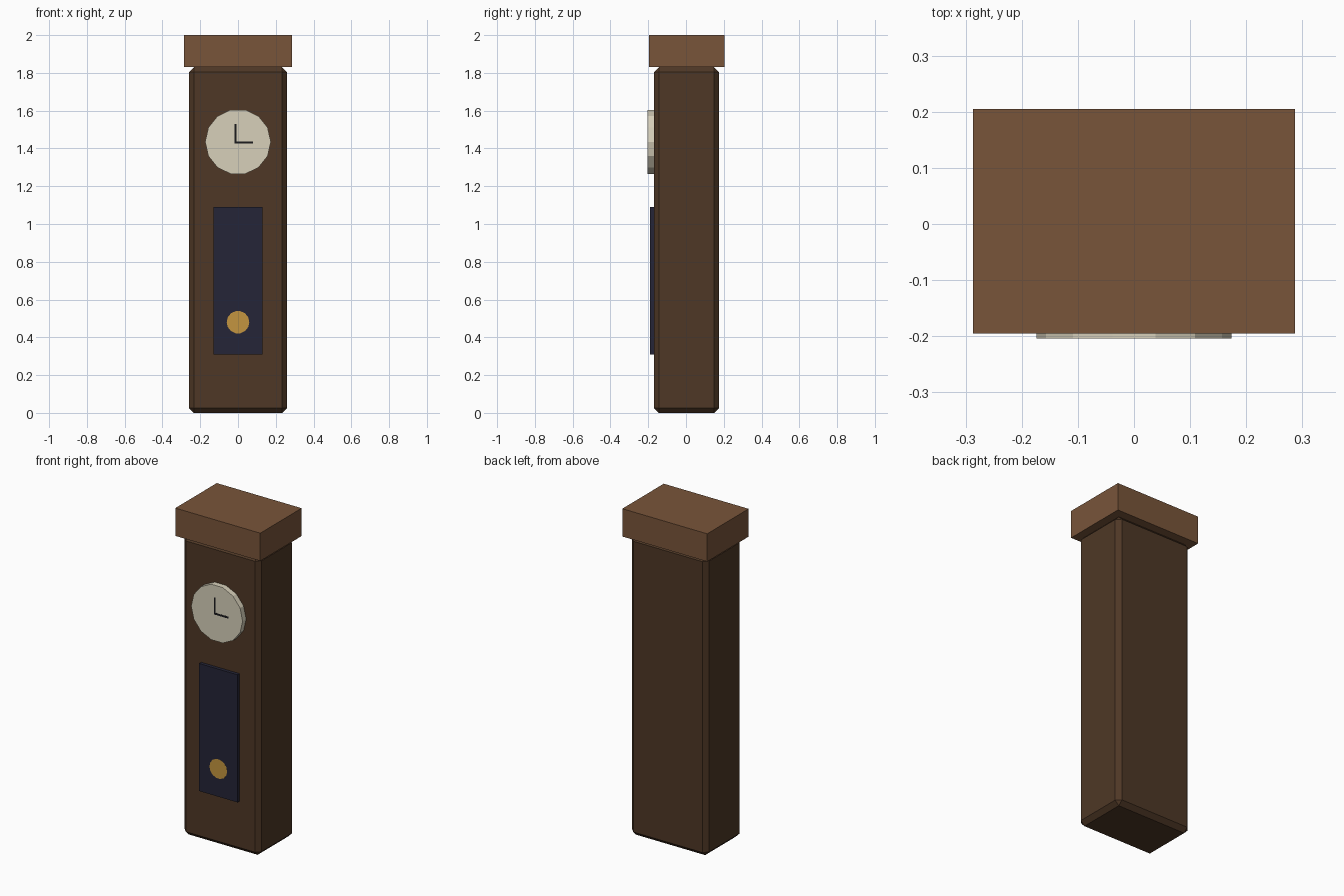
import bpy
import math

default = bpy.data.objects.get("Cube")
if default:
    bpy.data.objects.remove(default, do_unlink=True)


def material(name, colour):
    mat = bpy.data.materials.new(name)
    mat.use_nodes = True
    rgba = (*colour, 1)
    mat.diffuse_color = rgba
    bsdf = next(n for n in mat.node_tree.nodes if n.type == "BSDF_PRINCIPLED")
    bsdf.inputs["Base Color"].default_value = rgba
    return mat


dark_wood = material("dark wood", (0.077, 0.039, 0.019))
light_wood = material("light wood", (0.19, 0.09, 0.042))
ivory = material("ivory", (0.68, 0.63, 0.49))
dark_glass = material("dark glass", (0.018, 0.018, 0.039))
brass = material("brass", (0.55, 0.30, 0.05))
black = material("black", (0.01, 0.01, 0.012))


def box(name, x, y, z, mat, bevel=0):
    """Box spanning the (low, high) ranges x, y and z."""
    spans = (x, y, z)
    bpy.ops.mesh.primitive_cube_add(size=1, location=[(a + b) / 2 for a, b in spans])
    obj = bpy.context.object
    obj.name = name
    obj.scale = [b - a for a, b in spans]
    bpy.ops.object.transform_apply(location=False, rotation=False, scale=True)
    obj.data.materials.append(mat)
    if bevel:
        mod = obj.modifiers.new("chamfer", "BEVEL")
        mod.width = bevel
        mod.segments = 1
    return obj


def disc(name, radius, y, z, sides, mat):
    """Round plate facing the front, with a flat side at the bottom."""
    bpy.ops.mesh.primitive_cylinder_add(
        vertices=sides, radius=radius, depth=y[1] - y[0],
        location=(0, sum(y) / 2, z))
    obj = bpy.context.object
    obj.name = name
    obj.rotation_euler = (math.pi / 2, math.pi / sides, 0)
    obj.data.materials.append(mat)
    return obj


# Case and overhanging cap
box("case", (-0.26, 0.26), (-0.17, 0.175), (0, 1.83), dark_wood, bevel=0.026)
box("cap", (-0.287, 0.287), (-0.195, 0.205), (1.83, 2), light_wood)

# Clock face with two hands
disc("clock_face", 0.174, (-0.204, -0.16), 1.435, 14, ivory)
hand_y = (-0.2045, -0.2)
box("minute_hand", (-0.018, -0.008), hand_y, (1.43, 1.53), black)
box("hour_hand", (-0.018, 0.08), hand_y, (1.425, 1.437), black)

# Glazed door with the pendulum bob
box("door_glass", (-0.13, 0.13), (-0.19, -0.16), (0.31, 1.09), dark_glass)
disc("pendulum_bob", 0.06, (-0.1905, -0.18), 0.48, 14, brass)
